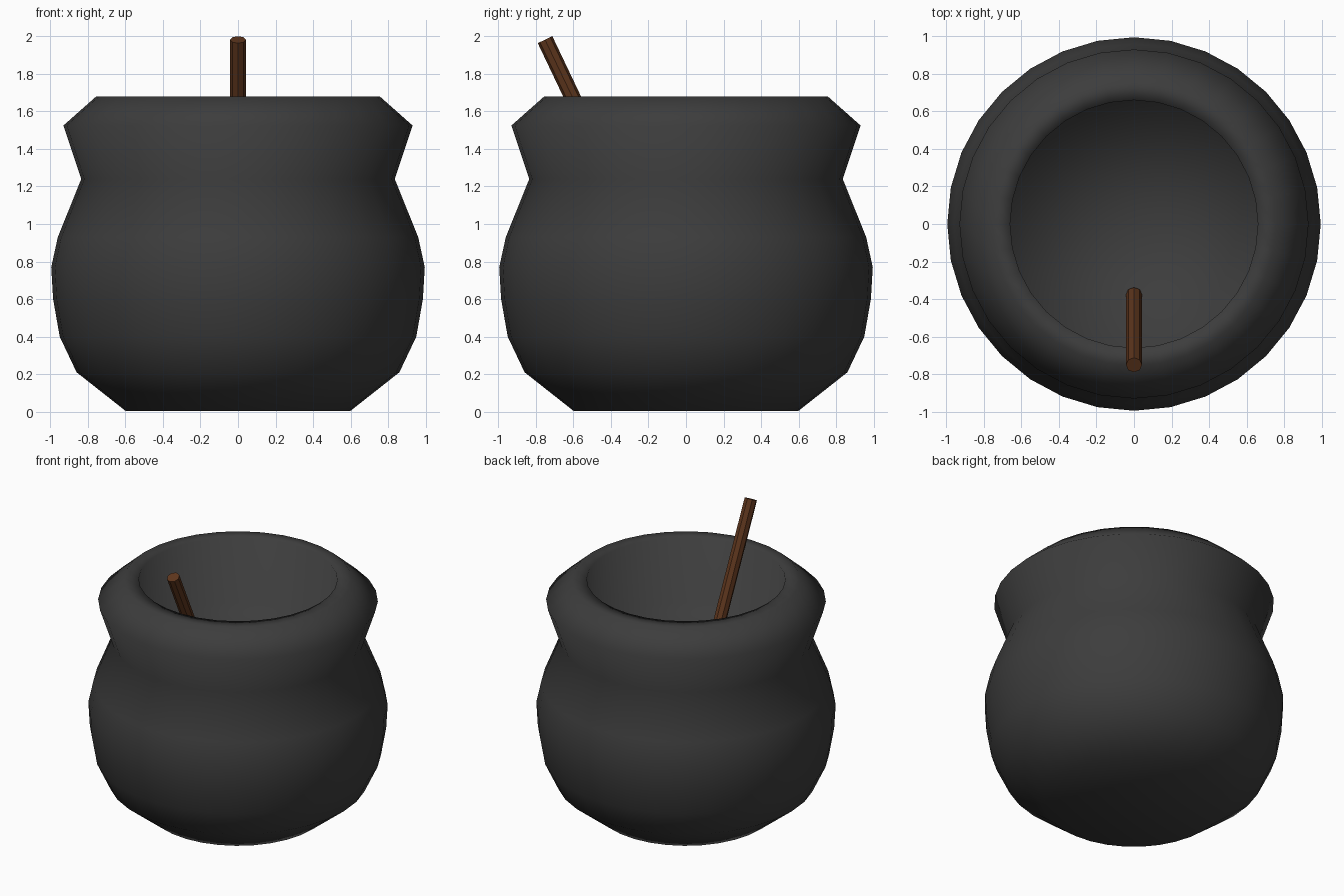
import bpy, bmesh, math
from mathutils import Vector

if "Cube" in bpy.data.objects:
    bpy.data.objects.remove(bpy.data.objects["Cube"])

SIDES = 32


def material(name, color):
    mat = bpy.data.materials.new(name)
    mat.diffuse_color = (*color, 1)
    mat.use_nodes = True
    mat.node_tree.nodes["Principled BSDF"].inputs["Base Color"].default_value = mat.diffuse_color
    return mat


def add_object(name, bm, mat, smooth):
    bmesh.ops.recalc_face_normals(bm, faces=bm.faces)
    mesh = bpy.data.meshes.new(name)
    bm.to_mesh(mesh)
    bm.free()
    for poly in mesh.polygons:
        poly.use_smooth = smooth
    mesh.materials.append(mat)
    obj = bpy.data.objects.new(name, mesh)
    bpy.context.collection.objects.link(obj)
    return obj


# Cauldron: outer wall, flat lip, then straight inner wall down to the floor
profile = [
    (0, 0.005), (0.6, 0.005), (0.86, 0.21), (0.95, 0.4), (0.985, 0.6),
    (0.995, 0.77), (0.96, 0.93), (0.835, 1.24), (0.93, 1.525),
    (0.755, 1.68), (0.66, 1.68), (0.66, 1.2), (0, 1.2),
]
bm = bmesh.new()
verts = [bm.verts.new((r, 0, z)) for r, z in profile]
edges = [bm.edges.new(pair) for pair in zip(verts, verts[1:])]
bmesh.ops.spin(bm, geom=verts + edges, cent=(0, 0, 0), axis=(0, 0, 1),
               angle=math.tau, steps=SIDES, use_merge=True)
bmesh.ops.remove_doubles(bm, verts=bm.verts, dist=0.001)
add_object("cauldron", bm, material("dark_iron", (0.046, 0.046, 0.046)), True)

# Stirring stick leaning on the front of the rim
top, bottom = Vector((0, -0.751, 1.982)), Vector((0, -0.376, 1.195))
axis = top - bottom
bm = bmesh.new()
bmesh.ops.create_cone(bm, cap_ends=True, segments=8, radius1=0.043,
                      radius2=0.043, depth=axis.length)
stick = add_object("stirring_stick", bm, material("wood", (0.11, 0.036, 0.012)), False)
stick.location = (top + bottom) / 2
stick.rotation_euler = (math.atan2(-axis.y, axis.z), 0, 0)
